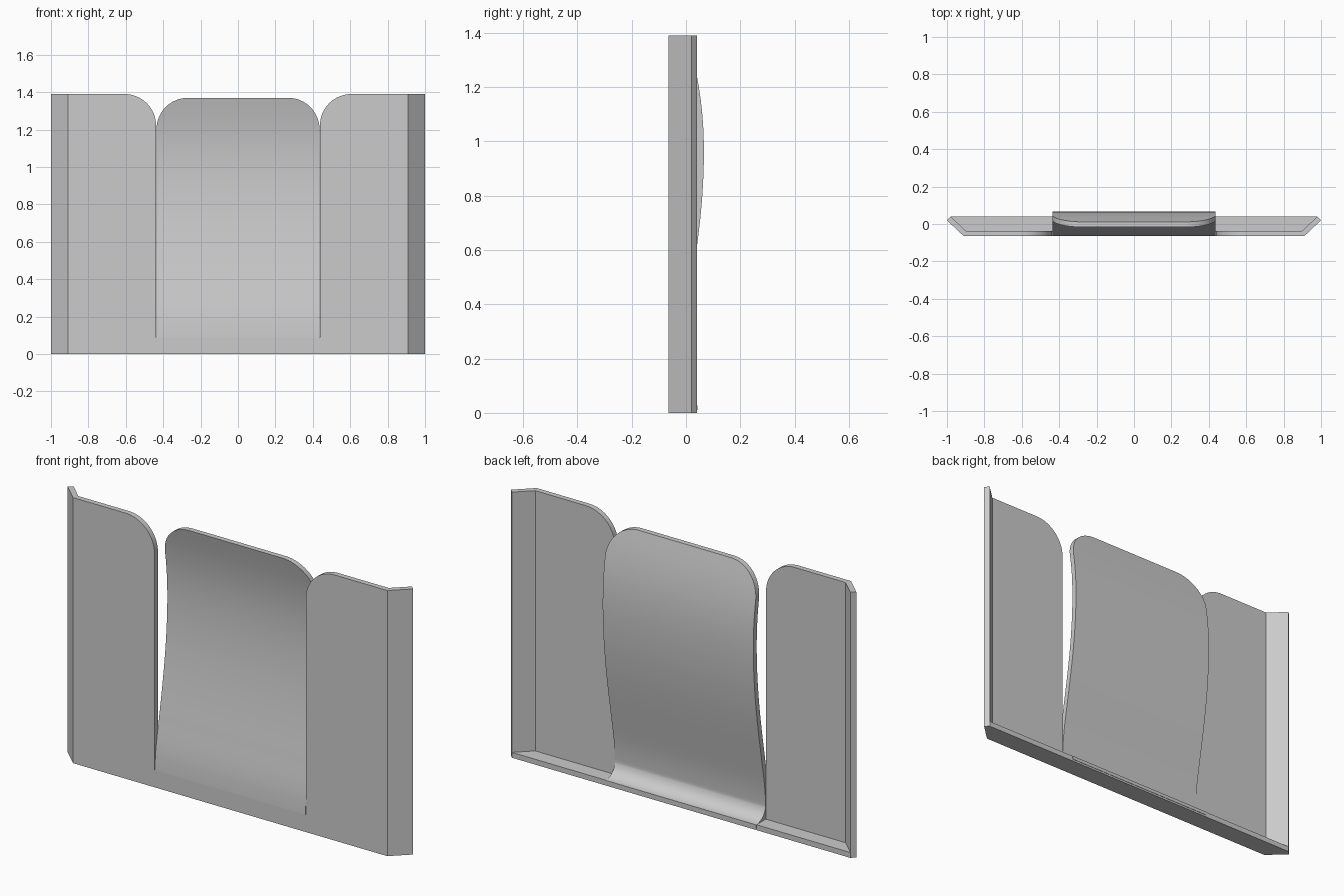
import bpy, bmesh, math
from mathutils import Vector

cube = bpy.data.objects.get("Cube")
if cube:
    bpy.data.objects.remove(cube, do_unlink=True)

THICK = 0.028
FRONT, BACK = -0.065, 0.04
HEIGHT = 1.39
SLIT_X, SLIT_Z, RADIUS = 0.438, 0.09, 0.168

grey = bpy.data.materials.new("plain grey")
grey.use_nodes = True
grey.diffuse_color = (0.6, 0.6, 0.6, 1)
grey.node_tree.nodes["Principled BSDF"].inputs["Base Color"].default_value = (0.6, 0.6, 0.6, 1)


def finish(name, bm):
    bmesh.ops.recalc_face_normals(bm, faces=bm.faces)
    mesh = bpy.data.meshes.new(name)
    bm.to_mesh(mesh)
    bm.free()
    mesh.materials.append(grey)
    obj = bpy.data.objects.new(name, mesh)
    bpy.context.collection.objects.link(obj)
    bpy.ops.object.select_all(action="DESELECT")
    obj.select_set(True)
    bpy.context.view_layer.objects.active = obj
    bpy.ops.object.shade_smooth_by_angle(angle=math.radians(30))
    return obj


def prism(name, outline, direction):
    """Extrude a closed outline of 3D points along a direction."""
    bm = bmesh.new()
    face = bm.faces.new([bm.verts.new(p) for p in outline])
    top = bmesh.ops.extrude_face_region(bm, geom=[face])["geom"]
    verts = [v for v in top if isinstance(v, bmesh.types.BMVert)]
    bmesh.ops.translate(bm, verts=verts, vec=Vector(direction))
    return finish(name, bm)


# Front plate: wide sheet with a slot for the tongue and rounded inner corners
bend = 0.91
half = [(SLIT_X, SLIT_Z)]
for i in range(17):
    a = math.pi - i / 16 * math.pi / 2
    half.append((SLIT_X + RADIUS + RADIUS * math.cos(a),
                 HEIGHT - RADIUS + RADIUS * math.sin(a)))
inner = bend - THICK * math.tan(math.pi / 8)
half += [(inner, HEIGHT), (inner, 0)]
outline = half + [(-x, z) for x, z in reversed(half)]
prism("front_plate", [(x, FRONT, z) for x, z in outline], (0, THICK, 0))

# Angled side flanges
for name, s in (("left_flange", 1), ("right_flange", -1)):
    plan = [(inner, FRONT), (bend, FRONT), (1.0, 0.02), (0.98, BACK), (inner, FRONT + THICK)]
    prism(name, [(s * x, y, 0) for x, y in plan], (0, 0, HEIGHT))

# Bottom flange
floor = [(-inner, FRONT + THICK), (inner, FRONT + THICK), (0.98, BACK), (-0.98, BACK)]
prism("bottom_flange", [(x, y, 0) for x, y in floor], (0, 0, THICK))

# Bowed spring tongue: front-face profile as (height, depth)
PROFILE = [(0.0, -0.065), (0.09, -0.065), (0.2, -0.056), (0.35, -0.031), (0.5, -0.005),
           (0.65, 0.017), (0.8, 0.032), (0.96, 0.038), (1.1, 0.032), (1.23, 0.014),
           (1.37, -0.017), (1.5, -0.05)]
TOP = 1.37


def front_depth(z):
    i = max(k for k in range(len(PROFILE) - 1) if PROFILE[k][0] <= z)

    def slope(k):
        a, b = PROFILE[max(k - 1, 0)], PROFILE[min(k + 1, len(PROFILE) - 1)]
        return (b[1] - a[1]) / (b[0] - a[0])
    (z0, y0), (z1, y1) = PROFILE[i], PROFILE[i + 1]
    h = z1 - z0
    t = (z - z0) / h
    return (y0 * (1 + 2 * t) * (1 - t) ** 2 + slope(i) * h * t * (1 - t) ** 2
            + y1 * t * t * (3 - 2 * t) + slope(i + 1) * h * t * t * (t - 1))


def back_depth(z):
    # Rounded root that sweeps from the bottom flange up into the tongue
    r = 0.08
    drop = min(max(THICK + r - z, 0), r)
    root = BACK + 0.002 - math.sqrt(r * r - drop * drop)
    return max(front_depth(z) + THICK, root) if z < THICK + r else front_depth(z) + THICK


shoulder = TOP - RADIUS
levels = [0.01]
levels += [THICK + 0.08 * (1 - math.cos(i / 10 * math.pi / 2)) for i in range(11)]
levels += [SLIT_Z - 0.0005, SLIT_Z]
levels += [0.12 + i * (shoulder - 0.12) / 40 for i in range(41)]
levels += [shoulder + RADIUS * math.sin(i / 16 * math.pi / 2) for i in range(1, 17)]

bm = bmesh.new()
rings = []
for z in sorted(levels):
    rise = max(z - shoulder, 0)
    w = SLIT_X - 0.002 - RADIUS + math.sqrt(max(RADIUS ** 2 - rise ** 2, 0))
    yf = front_depth(z) if z >= SLIT_Z else FRONT + 0.01
    yb = back_depth(z)
    rings.append([bm.verts.new(p) for p in ((-w, yf, z), (w, yf, z), (w, yb, z), (-w, yb, z))])
for a, b in zip(rings, rings[1:]):
    for i in range(4):
        j = (i + 1) % 4
        bm.faces.new((a[i], a[j], b[j], b[i]))
bm.faces.new(rings[0])
bm.faces.new(rings[-1])
finish("spring_tongue", bm)
